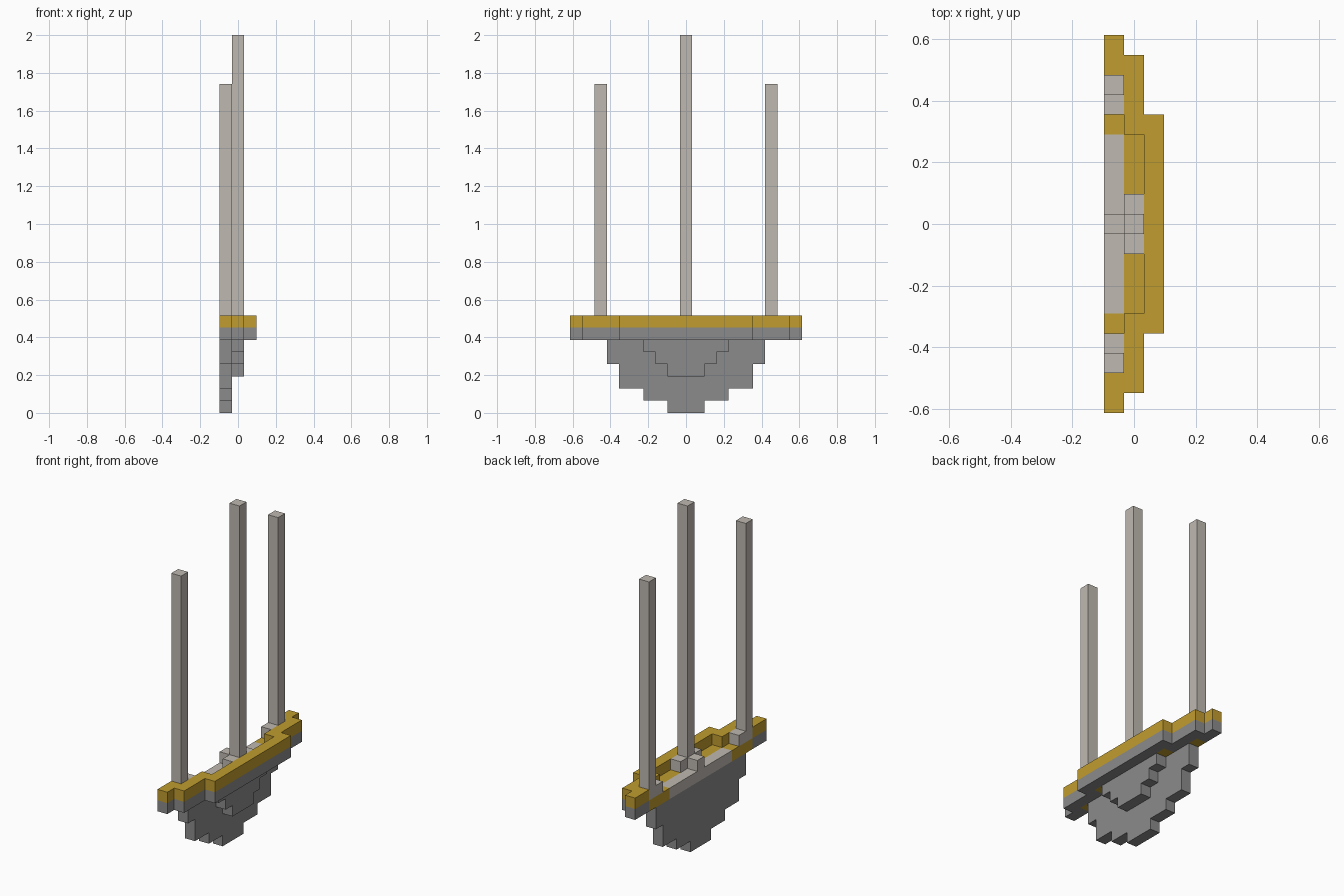
import bpy
import bmesh
from mathutils import Vector

U = 2 / 31  # edge length of one block

if "Cube" in bpy.data.objects:
    bpy.data.objects.remove(bpy.data.objects["Cube"], do_unlink=True)


def material(name, rgb):
    mat = bpy.data.materials.new(name)
    mat.use_nodes = True
    color = (*rgb, 1)
    mat.diffuse_color = color
    mat.node_tree.nodes["Principled BSDF"].inputs["Base Color"].default_value = color
    return mat


GREY = material("stone grey", (0.26, 0.26, 0.26))
GOLD = material("gold", (0.53, 0.335, 0.028))
PALE = material("pale taupe", (0.52, 0.485, 0.44))


def prism(name, outline, push, mat):
    """Extrude a flat outline, given in blocks, along a push vector."""
    bm = bmesh.new()
    face = bm.faces.new([bm.verts.new(Vector(p) * U) for p in outline])
    out = bmesh.ops.extrude_face_region(bm, geom=[face], use_keep_orig=True)
    moved = [g for g in out["geom"] if isinstance(g, bmesh.types.BMVert)]
    bmesh.ops.translate(bm, verts=moved, vec=Vector(push) * U)
    bmesh.ops.recalc_face_normals(bm, faces=bm.faces)
    mesh = bpy.data.meshes.new(name)
    bm.to_mesh(mesh)
    bm.free()
    mesh.materials.append(mat)
    obj = bpy.data.objects.new(name, mesh)
    bpy.context.collection.objects.link(obj)
    return obj


def mirrored(half):
    """Close a half outline by reflecting it across y = 0."""
    return half + [(a, -b) for a, b in reversed(half)]


def hull(name, x, half):
    prism(name, [(x, y, z) for z, y in mirrored(half)], (1, 0, 0), GREY)


def rail(name, z, half, mat):
    prism(name, [(x, y, z) for x, y in mirrored(half)], (0, 0, 1), mat)


def column(name, x, y, z, width, height, mat):
    """Square-edged block, one unit deep, centred on x and y."""
    corners = [(-1, -1), (1, -1), (1, 1), (-1, 1)]
    outline = [(x + i / 2, y + j * width / 2, z) for i, j in corners]
    prism(name, outline, (0, 0, height), mat)


# Stepped hull: back plate and the smaller bulge in front of it
hull("hull_plate", -1.5, [(0, 1.5), (1, 1.5), (1, 3.5), (2, 3.5), (2, 5.5),
                          (4, 5.5), (4, 6.5), (6, 6.5)])
hull("hull_bulge", -0.5, [(3, 1.5), (4, 1.5), (4, 2.5), (5, 2.5), (5, 3.5), (6, 3.5)])

# Stepped rim around the deck, grey below and gold above
rim = [(1.5, 5.5), (0.5, 5.5), (0.5, 8.5), (-0.5, 8.5), (-0.5, 9.5),
       (-1.5, 9.5), (-1.5, 7.5), (-0.5, 7.5), (-0.5, 4.5), (0.5, 4.5)]
rail("lower_rim", 6, rim, GREY)
rail("upper_rim", 7, rim, GOLD)

# Deck floor
column("gold_deck", 0, 0, 6, 9, 1, GOLD)
column("pale_deck", -1, 0, 6, 9, 1, PALE)

# Middle mast with its foot blocks
column("middle_mast", 0, 0, 7, 1, 24, PALE)
column("middle_mast_foot", -1, 0, 7, 1, 1, PALE)

# Mirrored masts, foot blocks and deck ends
for side, s in (("front", -1), ("back", 1)):
    column(side + "_mast", -1, 7 * s, 7, 1, 20, PALE)
    column(side + "_mast_foot", -1, 6 * s, 7, 1, 1, PALE)
    column(side + "_middle_foot", 0, s, 7, 1, 1, PALE)
    column(side + "_deck_end", -1, 6 * s, 6, 3, 1, GOLD)
